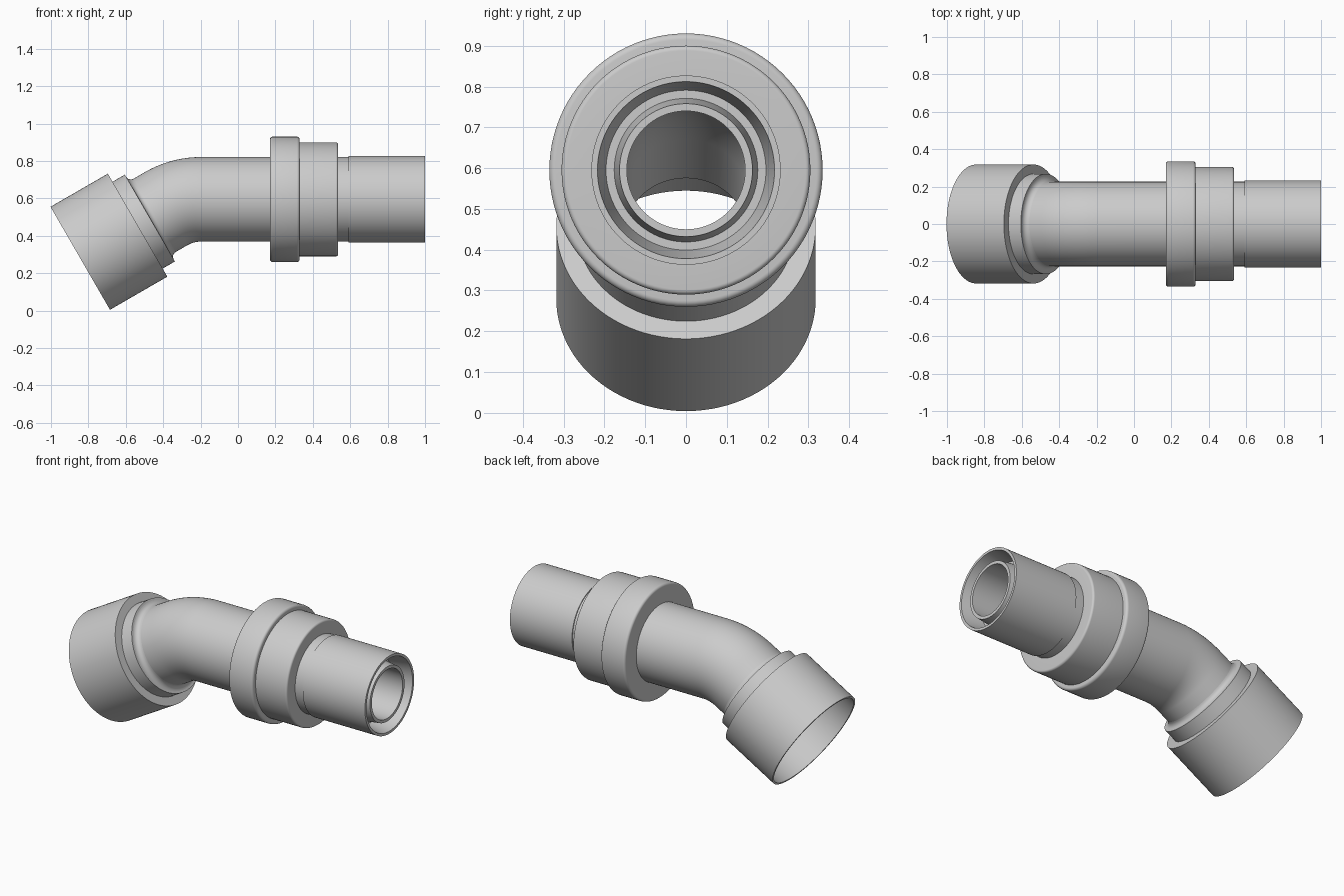
import bpy, bmesh, math
from mathutils import Vector

if "Cube" in bpy.data.objects:
    bpy.data.objects.remove(bpy.data.objects["Cube"])

SEG = 96
AXIS_Z = 0.595                     # height of the straight run
BEND = math.radians(30)
R_BEND = 0.375
S1 = 0.53                          # path length where the bend starts
S2 = S1 + R_BEND * BEND            # path length where the bend ends
X2 = -0.197                        # x where the bend ends

grey = bpy.data.materials.new("light_grey")
grey.diffuse_color = (0.6, 0.6, 0.6, 1)
grey.use_nodes = True
grey.node_tree.nodes["Principled BSDF"].inputs["Base Color"].default_value = grey.diffuse_color


def s_at(x):
    """Path length at a given x on the straight run."""
    return S2 + x - X2


def frame(s):
    """Point on the centre line and slope angle there."""
    a = min(max((S2 - s) / R_BEND, 0), BEND)
    p = Vector((X2 - R_BEND * math.sin(a), 0, AXIS_Z - R_BEND * (1 - math.cos(a))))
    t = Vector((math.cos(a), 0, math.sin(a)))
    if s > S2:
        p += t * (s - S2)
    elif s < S1:
        p += t * (s - S1)
    return p, t


def arc(cs, cr, rad, a0, a1, n=6):
    """Rounded corner points (path length, radius)."""
    out = []
    for i in range(n + 1):
        a = math.radians(a0 + (a1 - a0) * i / n)
        out.append((cs + rad * math.cos(a), cr + rad * math.sin(a)))
    return out


def revolve(name, profile):
    """Sweep a closed (path length, radius) profile around the centre line."""
    bm = bmesh.new()
    rings = []
    for s, r in profile:
        p, t = frame(s)
        up, side = Vector((-t.z, 0, t.x)), Vector((0, 1, 0))
        rings.append([bm.verts.new(p + r * (math.cos(a) * up + math.sin(a) * side))
                      for a in (2 * math.pi * k / SEG for k in range(SEG))])
    for i, ring in enumerate(rings):
        nxt = rings[(i + 1) % len(rings)]
        for k in range(SEG):
            j = (k + 1) % SEG
            bm.faces.new((ring[k], ring[j], nxt[j], nxt[k]))
    bmesh.ops.recalc_face_normals(bm, faces=bm.faces)
    mesh = bpy.data.meshes.new(name)
    bm.to_mesh(mesh)
    bm.free()
    mesh.materials.append(grey)
    ob = bpy.data.objects.new(name, mesh)
    bpy.context.collection.objects.link(ob)
    bpy.ops.object.select_all(action='DESELECT')
    ob.select_set(True)
    bpy.context.view_layer.objects.active = ob
    bpy.ops.object.shade_smooth_by_angle(angle=math.radians(30))


# Socket: thin-walled cup, stepped shoulder and a fillet down to the pipe
revolve("socket", [(0, 0.306), (0, 0.318), (0.354, 0.318), (0.354, 0.268),
                   (0.43, 0.268), (0.43, 0.255)]
        + arc(0.459, 0.255, 0.029, 180, 270)
        + [(0.459, 0.2), (0.34, 0.2), (0.34, 0.306)])

# Bent pipe with its bore, ending in a tapered nozzle
bend = [S1 + (S2 - S1) * i / 16 for i in range(17)]
revolve("bent_pipe", [(0.34, 0.145), (0.34, 0.226)] + [(s, 0.226) for s in bend]
        + [(s_at(0.62), 0.226), (s_at(0.62), 0.19), (s_at(0.88), 0.176),
           (s_at(0.985), 0.163), (s_at(0.985), 0.145)]
        + [(s, 0.145) for s in reversed(bend)])

# Large collar with rounded rims
f = 0.015
revolve("large_collar", [(s_at(0.17), 0.2)]
        + arc(s_at(0.17 + f), 0.335 - f, f, 180, 90)
        + arc(s_at(0.33 - f), 0.335 - f, f, 90, 0) + [(s_at(0.33), 0.2)])

# Small collar with a rounded outer rim
f = 0.012
revolve("small_collar", [(s_at(0.31), 0.2), (s_at(0.31), 0.305)]
        + arc(s_at(0.535 - f), 0.305 - f, f, 90, 0) + [(s_at(0.535), 0.2)])

# Spigot sleeve: thin rim, tapered inside and floor around the nozzle
revolve("spigot_sleeve", [(s_at(0.59), 0.16), (s_at(0.59), 0.232), (s_at(1.0), 0.232),
                          (s_at(1.0), 0.217), (s_at(0.88), 0.196), (s_at(0.88), 0.16)])
